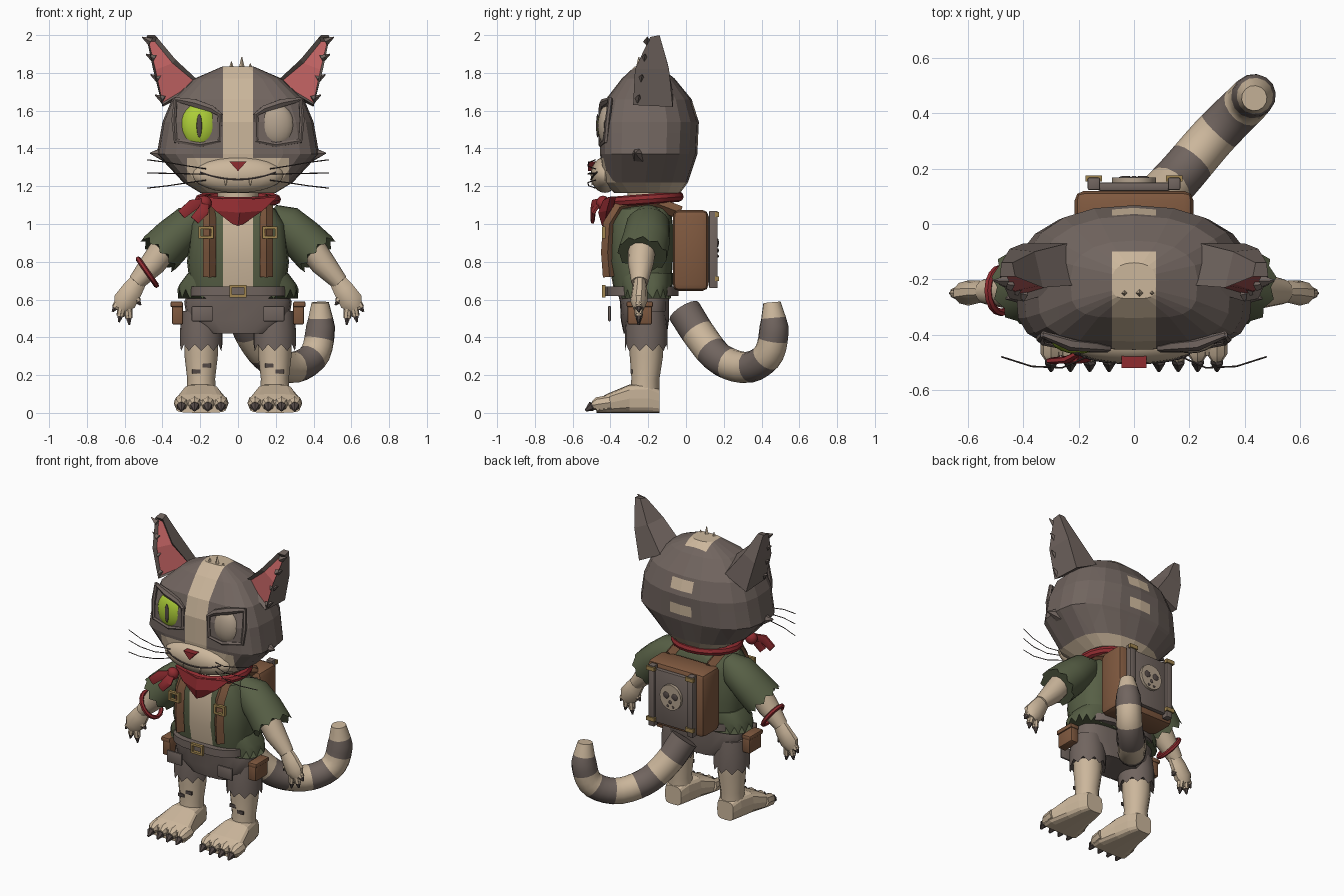
import bpy, bmesh
from math import sin, cos, pi, radians, sqrt
from mathutils import Vector, Matrix

cube = bpy.data.objects.get("Cube")
if cube:
    bpy.data.objects.remove(cube)

COLOURS = {
    "cream fur": (.60, .47, .33), "taupe fur": (.165, .13, .115), "dark claw": (.085, .065, .06),
    "green cloth": (.095, .115, .06), "red cloth": (.28, .025, .03), "brown leather": (.215, .1, .05),
    "lime eye": (.42, .62, .04), "gold metal": (.36, .24, .08), "pink skin": (.5, .115, .115),
    "pale eye": (.45, .36, .27)}
MATS = {}
for label, rgb in COLOURS.items():
    m = bpy.data.materials.new(label)
    m.use_nodes = True
    m.diffuse_color = (*rgb, 1)
    m.node_tree.nodes["Principled BSDF"].inputs["Base Color"].default_value = (*rgb, 1)
    MATS[label.split()[0]] = m


def finish(bm, name, mats, rule=None, smooth=True):
    """Turn a bmesh into an object; rule picks the material of each face."""
    bmesh.ops.recalc_face_normals(bm, faces=bm.faces)
    if rule:
        for f in bm.faces:
            f.material_index = int(rule(f.calc_center_median()))
    me = bpy.data.meshes.new(name)
    bm.to_mesh(me)
    bm.free()
    for key in mats.split():
        me.materials.append(MATS[key])
    if smooth:
        me.shade_smooth()
        me.set_sharp_from_angle(angle=radians(35))
    ob = bpy.data.objects.new(name, me)
    bpy.context.collection.objects.link(ob)
    return ob


def loft(rings, closed=False):
    bm = bmesh.new()
    rows = [[bm.verts.new(p) for p in ring] for ring in rings]
    n = len(rows[0])
    for a, b in zip(rows, rows[1:] + (rows[:1] if closed else [])):
        for k in range(n):
            bm.faces.new((a[k], a[(k + 1) % n], b[(k + 1) % n], b[k]))
    if not closed:
        bm.faces.new(rows[0])
        bm.faces.new(rows[-1])
    bmesh.ops.recalc_face_normals(bm, faces=bm.faces)
    return bm


def oval(z, hw, y0, y1, front=3, back=3, n=20, jag=0):
    """Rounded-square ring around the vertical axis."""
    ring = []
    for k in range(n):
        c, s = cos(2 * pi * k / n), sin(2 * pi * k / n)
        p = 2 / (front if s < 0 else back)
        x, y = abs(c) ** p * (1 if c > 0 else -1), abs(s) ** p * (1 if s > 0 else -1)
        ring.append(Vector((hw * x, (y0 + y1) / 2 + (y1 - y0) / 2 * y, z + jag * (-1) ** k)))
    return ring


def tube(name, pts, radii, mats, ref=(0, 1, 0), n=10, squash=1, jag=0, closed=False, rule=None):
    pts = [Vector(p) for p in pts]
    last = len(pts) - 1
    if not isinstance(radii, (list, tuple)):
        radii = [radii] * len(pts)
    rings = []
    for i, p in enumerate(pts):
        after = pts[(i + 1) % len(pts)] if closed else pts[min(i + 1, last)]
        before = pts[i - 1] if closed or i else p
        t = (after - before).normalized()
        r = Vector(ref)
        if abs(t.dot(r)) > .95:
            r = Vector((1, 0, 0))
        u = (r - t * r.dot(t)).normalized()
        v = t.cross(u)
        rings.append([p + (u * cos(2 * pi * k / n) * squash + v * sin(2 * pi * k / n)) * radii[i]
                      + t * (jag * (-1) ** k if i == last else 0) for k in range(n)])
    return finish(loft(rings, closed), name, mats, rule)


def ball(name, loc, size, mat):
    bm = bmesh.new()
    bmesh.ops.create_uvsphere(bm, u_segments=20, v_segments=12, radius=1)
    bmesh.ops.transform(bm, verts=bm.verts, matrix=Matrix.Translation(loc) @ Matrix.Diagonal((*size, 1)))
    return finish(bm, name, mat)


def box(name, loc, size, mat, bevel=0):
    bm = bmesh.new()
    bmesh.ops.create_cube(bm, size=1)
    bmesh.ops.transform(bm, verts=bm.verts, matrix=Matrix.Translation(loc) @ Matrix.Diagonal((*size, 1)))
    if bevel:
        bmesh.ops.bevel(bm, geom=bm.edges[:], offset=bevel, segments=2, profile=.5, affect='EDGES')
    return finish(bm, name, mat)


def prism(name, outline, y0, y1, mat):
    return finish(loft([[(x, y, z) for x, z in outline] for y in (y0, y1)]), name, mat)


def frame(name, x, y, z, w, h, mat):
    """Rectangular buckle made from four bars."""
    for d in (-1, 1):
        box(name + "_side", (x + d * w, y, z), (.014, .02, h * 2 + .014), mat)
        box(name + "_bar", (x, y, z + d * h), (w * 2, .02, .014), mat)


def cut(bm, axis, values):
    for val in values:
        no = Vector([float(a == axis) for a in "xyz"])
        bmesh.ops.bisect_plane(bm, geom=bm.verts[:] + bm.edges[:] + bm.faces[:], plane_co=no * val, plane_no=no)


# Head with painted blaze, muzzle and back stripes
head = loft([oval(*row, front=4, back=2.3) for row in (
    (1.165, .20, -.38, -.03), (1.22, .29, -.44, .01), (1.37, .43, -.455, .06), (1.54, .40, -.455, .068),
    (1.66, .35, -.425, .03), (1.77, .23, -.34, -.06), (1.835, .08, -.27, -.14))])
cut(head, "x", (-.27, -.08, .08, .27))
cut(head, "y", (-.1, -.3))
cut(head, "z", (1.35, 1.41, 1.48, 1.57, 1.64))


def head_paint(c):
    blaze = abs(c.x) < .08 and (c.y < -.1 or 1.41 < c.z < 1.48 or 1.57 < c.z < 1.64)
    muzzle = c.y < -.3 and c.z < 1.35 and abs(c.x) < .27
    return not (blaze or muzzle or c.z < 1.22)


finish(head, "head", "cream taupe", head_paint, smooth=False)
for x, top in ((-.035, 1.86), (.02, 1.885), (.065, 1.85)):
    tube("head_tuft", [(x, -.25, 1.8), (x, -.25, top)], [.022, .002], "cream", n=4)

# Muzzle, nose, mouth
ball("muzzle", (0, -.43, 1.26), (.24, .075, .095), "cream")
prism("nose", [(-.045, 1.33), (.045, 1.33), (0, 1.28)], -.52, -.46, "red")


def muzzle_y(x, z):
    return -.43 - .075 * sqrt(max(0, 1 - (x / .24) ** 2 - ((z - 1.26) / .095) ** 2))


mouth = [(x / 50, 1.235 + (x / 50) ** 2) for x in range(-10, 11)]
tube("mouth", [(x, muzzle_y(x, z), z) for x, z in mouth], .005, "dark", n=6)

# Eyes
ball("right_eye", (-.205, -.41, 1.52), (.1, .06, .12), "lime")
ball("left_eye", (.205, -.41, 1.52), (.095, .058, .115), "pale")
ball("right_pupil", (-.205, -.468, 1.52), (.014, .008, .062), "dark")

# Paired parts
for s, side in ((-1, "right_"), (1, "left_")):
    def at(*p):
        return (s * p[0], p[1], p[2])

    # Brow and eye socket rim
    rim = [(.1, -.45, 1.44), (.095, -.45, 1.58), (.14, -.443, 1.61), (.23, -.435, 1.64), (.33, -.4, 1.66),
           (.34, -.415, 1.55), (.33, -.425, 1.44), (.2, -.45, 1.42)]
    tube(side + "socket_rim", [at(*p) for p in rim], .014, "taupe", n=6, closed=True)
    tube(side + "brow", [at(*p) for p in rim[1:5]], [.012, .02, .024, .012], "taupe", n=6)
    tube(side + "cheek_tuft", [at(.38, -.25, 1.37), at(.465, -.27, 1.375)], [.05, .003], "taupe", n=6)
    tube(side + "tooth", [at(.065, -.49, 1.24), at(.065, -.5, 1.205)], [.012, .002], "cream", n=5)
    for end in (1.34, 1.27, 1.19):
        start = 1.26 + (end - 1.26) * .4
        tube(side + "whisker", [at(.17, -.48, start), at(.26, -.52, start * .7 + end * .3),
                                at(.37, -.515, start * .3 + end * .7), at(.48, -.48, end)], .003, "dark", n=4)

    # Ear: four-sided horn with a sunken pink front
    ear = loft([[at(*p) for p in ring] for ring in (
        ((.2, -.22, 1.75), (.4, -.28, 1.63), (.4, -.07, 1.62), (.24, -.07, 1.7)),
        ((.33, -.23, 1.87), (.45, -.27, 1.82), (.45, -.09, 1.82), (.36, -.1, 1.86)),
        ((.43, -.19, 1.99), (.485, -.19, 1.99), (.48, -.14, 2), (.44, -.14, 2)))])
    inner = [f for f in ear.faces if f.normal.y < -.6]
    bmesh.ops.inset_region(ear, faces=inner, thickness=.018, depth=-.025)
    for f in inner:
        f.material_index = 1
    finish(ear, side + "ear", "taupe pink", smooth=False)
    for t in (.05, .35, .65, .9):
        x, z = .4 + .08 * t, 1.64 + .36 * t
        tube(side + "ear_tatter", [at(x - .01, -.26 + .06 * t, z), at(x + .035, -.25 + .05 * t, z + .025)],
             [.022, .003], "taupe", n=4)

    # Sleeve, arm, hand and claws
    tube(side + "sleeve", [at(.17, -.2, 1.05), at(.25, -.2, 1.0), at(.34, -.21, .92), at(.42, -.23, .84)],
         [.06, .105, .115, .12], "green", n=20, squash=1.1, jag=.014)
    tube(side + "forearm", [at(.37, -.23, .9), at(.45, -.24, .79), at(.54, -.245, .69)],
         [.075, .068, .045], "cream", n=12)
    tube(side + "palm", [at(.52, -.245, .71), at(.56, -.245, .65), at(.6, -.25, .59), at(.62, -.25, .55)],
         [.045, .058, .065, .04], "cream", squash=.7)
    for (x0, z0), (x1, z1) in (((.62, .6), (.665, .535)), ((.61, .58), (.63, .48)),
                               ((.585, .58), (.575, .465)), ((.56, .63), (.515, .57))):
        base, tip = Vector(at(x0, -.25, z0)), Vector(at(x1, -.25, z1))
        knuckle = base.lerp(tip, .68)
        tube(side + "finger", [base, knuckle], [.026, .02], "cream", n=8)
        tube(side + "finger_claw", [knuckle.lerp(base, .2), tip], [.022, .005], "dark", n=6)

    # Shorts leg, leg, foot, toes
    tube(side + "shorts_leg", [at(.195, -.21, .54), at(.195, -.21, .44), at(.195, -.21, .345)],
         [.1, .112, .112], "taupe", n=20, jag=.018)
    tube(side + "leg", [at(.195, -.21, .4), at(.195, -.21, .3), at(.195, -.215, .18), at(.195, -.22, .08)],
         [.09, .088, .074, .08], "cream", n=12)
    for dx, z in ((-.03, .25), (.025, .22)):
        box(side + "shin_mark", at(.195 + dx, -.288, z), (.045, .009, .022), "dark")
    foot = [[Vector((s * .195 + p.x, y, p.y)) for p in oval(0, hw, 0, h, 4, 4, 16)] for y, hw, h in (
        (-.14, .06, .125), (-.2, .08, .155), (-.3, .1, .15), (-.42, .135, .1), (-.475, .135, .065))]
    finish(loft(foot), side + "foot", "cream", smooth=False)
    for i in range(4):
        x = .09 + .07 * i
        tube(side + "toe", [at(x, -.4, .055), at(x, -.47, .045), at(x, -.495, .04)], [.04, .038, .02], "cream", n=8)
        tube(side + "toe_claw", [at(x, -.465, .045), at(x, -.5, .035), at(x, -.532, .012)],
             [.03, .026, .006], "dark", n=6)

    # Strap, buckle, pocket and pouch
    tube(side + "strap", [at(.15, -.405, .72), at(.15, -.415, .85), at(.15, -.405, 1), at(.15, -.35, 1.09),
                          at(.15, -.2, 1.125), at(.15, -.03, 1.06)], .035, "brown", (1, 0, 0), n=4, squash=.99)
    frame(side + "strap_buckle", s * .17, -.435, .955, .033, .025, "gold")
    box(side + "pocket", at(.19, -.405, .525), (.11, .014, .08), "taupe", .004)
    box(side + "pouch", at(.32, -.245, .525), (.06, .13, .115), "brown", .01)
    box(side + "pouch_flap", at(.325, -.245, .575), (.065, .14, .03), "brown", .008)

# Torso: open shirt over a pale chest
torso = loft([oval(*row) for row in ((.64, .25, -.38, -.08), (.8, .27, -.41, -.07), (1, .25, -.405, -.07),
                                     (1.08, .2, -.38, -.08), (1.11, .13, -.3, -.1))])
cut(torso, "x", (-.08, .08))
finish(torso, "torso", "green cream", lambda c: abs(c.x) < .08 and c.y < -.25)
finish(loft([oval(.74, .265, -.37, -.07, n=40), oval(.68, .31, -.36, -.07, n=40),
             oval(.63, .32, -.35, -.08, n=40, jag=.025)]), "shirt_hem", "green")
tube("neck", [(0, -.2, 1.05), (0, -.2, 1.2)], .11, "cream", n=14)

# Shorts and belt
finish(loft([oval(*row) for row in ((.42, .16, -.33, -.1), (.49, .27, -.345, -.09), (.59, .285, -.35, -.09),
                                    (.67, .24, -.37, -.08))]), "shorts", "taupe")
finish(loft([oval(z, .26, -.425, -.04) for z in (.62, .67)]), "belt", "taupe")
frame("belt_buckle", 0, -.435, .645, .038, .026, "gold")

# Neckerchief and wristband
tube("neckerchief_ring", [(.2 * cos(a * pi / 10), -.225 + .185 * sin(a * pi / 10), 1.13 + .015 * sin(a * pi / 10))
                          for a in range(20)], .028, "red", (0, 0, 1), n=8, closed=True)
bib = [[(-.19, -.4, 1.145), (0, -.44, 1.125), (.21, -.4, 1.145)],
       [(-.12, -.42, 1.07), (.01, -.465, 1.06), (.13, -.42, 1.07)], [(-.03, -.43, 1), (0, -.445, .99), (.03, -.43, 1)]]
finish(loft([row + [(x, y + .03, z) for x, y, z in reversed(row)] for row in bib]), "neckerchief_bib", "red", None, False)
ball("neckerchief_knot", (-.18, -.44, 1.11), (.04, .035, .04), "red")
for x, z in ((-.3, 1.05), (-.23, 1.02)):
    tube("neckerchief_tail", [(-.17, -.45, 1.12), (x * .8, -.49, z + .05), (x, -.495, z)],
         [.02, .035, .03], "red", n=6, squash=.4)
axis = Vector((-.82, 0, -.57))
across = Vector((-.57, 0, .82))
tube("wristband", [Vector((-.48, -.24, .745)) + across * .085 * cos(a * pi / 8) + Vector((0, .08 * sin(a * pi / 8), 0))
                   for a in range(16)], .014, "red", axis, n=6, closed=True)

# Striped tail on a smoothed path
path = [Vector(p) for p in ((.02, -.01, .54), (.08, .08, .4), (.17, .18, .285), (.29, .32, .24),
                            (.4, .43, .3), (.435, .465, .43), (.435, .455, .585))]
path = [path[0] * 2 - path[1]] + path + [path[-1] * 2 - path[-2]]
spine = []
for i in range(24):
    k, t = divmod(i / 23 * 5.999, 1)
    a, b, c, d = path[int(k):int(k) + 4]
    spine.append((b * 2 + (c - a) * t + (a * 2 - b * 5 + c * 4 - d) * t ** 2 + (b * 3 - a - c * 3 + d) * t ** 3) / 2)


def tail_paint(c):
    near = min(range(23), key=lambda i: ((spine[i] + spine[i + 1]) / 2 - c).length)
    return near // 3 % 2


tube("tail", spine, [.09 - .012 * i / 20 if i < 20 else .076 - .01 * (i - 20) for i in range(24)],
     "taupe cream", (.7, -.7, 0), n=14, rule=tail_paint)

# Backpack with flap, posts and round patch
box("backpack", (0, .025, .86), (.43, .19, .43), "brown", .035)
box("backpack_flap", (0, .135, .865), (.26, .03, .36), "taupe", .006)
for s in (-1, 1):
    box("backpack_post", (s * .145, .145, .865), (.045, .045, .41), "taupe", .006)
    for z in (.71, 1.05):
        box("post_clasp", (s * .145, .165, z), (.06, .022, .025), "gold")
prism("round_patch", [(.08 * cos(a * pi / 8), .89 + .085 * sin(a * pi / 8)) for a in range(16)], .15, .168, "pale")
for x, z, r in ((-.032, .9, .022), (.032, .9, .022), (0, .86, .011), (-.02, .83, .008), (.02, .83, .008)):
    ball("patch_spot", (x, .168, z), (r, .006, r), "dark")
